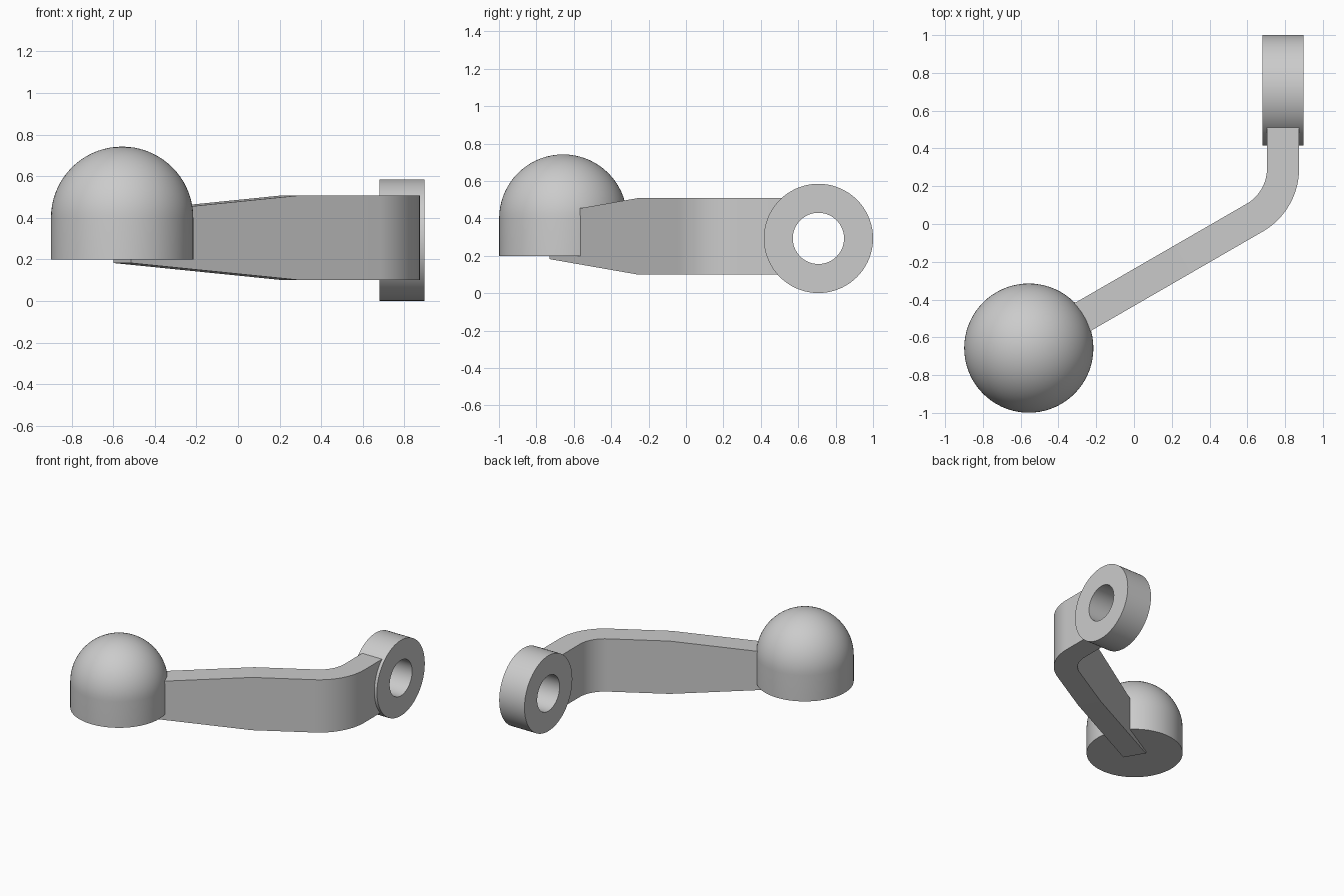
import bpy, bmesh
from math import sin, cos, tan, pi, radians
from mathutils import Vector

cube = bpy.data.objects.get("Cube")
if cube:
    bpy.data.objects.remove(cube, do_unlink=True)


def finish(bm, name, angle):
    """Turn a bmesh into a named object, smooth below the given angle."""
    bmesh.ops.remove_doubles(bm, verts=bm.verts, dist=1e-5)
    bmesh.ops.recalc_face_normals(bm, faces=bm.faces)
    mesh = bpy.data.meshes.new(name)
    bm.to_mesh(mesh)
    bm.free()
    obj = bpy.data.objects.new(name, mesh)
    bpy.context.collection.objects.link(obj)
    bpy.ops.object.select_all(action='DESELECT')
    obj.select_set(True)
    bpy.context.view_layer.objects.active = obj
    bpy.ops.object.shade_smooth_by_angle(angle=radians(angle))
    return obj


def lathe(name, points, centre, axis, closed=False, steps=72):
    """Revolve a profile of points around an axis through centre."""
    bm = bmesh.new()
    verts = [bm.verts.new(centre + p) for p in points]
    edges = [bm.edges.new(pair) for pair in zip(verts, verts[1:])]
    if closed:
        edges.append(bm.edges.new((verts[-1], verts[0])))
    bmesh.ops.spin(bm, geom=verts + edges, cent=centre, axis=axis,
                   angle=2 * pi, steps=steps)
    return finish(bm, name, 30)


# Main dimensions
knob_centre = Vector((-0.557, -0.657, 0.4))
knob_radius, knob_skirt = 0.342, 0.2
ring_centre = Vector((0.789, 0.708, 0.293))
ring_outer, ring_inner, ring_half = 0.292, 0.137, 0.108
arm_half, arm_bottom, arm_top = 0.085, 0.1, 0.508
bend_radius, slope = 0.3, radians(30)

# Domed knob with a short straight skirt and flat underside
dome = [Vector((knob_radius * cos(a), 0, knob_radius * sin(a)))
        for a in (pi / 2 * i / 18 for i in range(19))]
skirt = [Vector((0, 0, -knob_skirt)), Vector((knob_radius, 0, -knob_skirt))]
lathe("knob", skirt + dome, knob_centre, (0, 0, 1))

# Pivot ring
ring = [Vector((x, 0, r)) for x, r in
        ((-ring_half, ring_inner), (ring_half, ring_inner),
         (ring_half, ring_outer), (-ring_half, ring_outer))]
lathe("pivot_ring", ring, ring_centre, (1, 0, 0), closed=True)

# Arm centre line: position, heading and taper at each section
along = Vector((cos(slope), sin(slope), 0))
start = Vector((knob_centre.x, knob_centre.y, 0))
taper_length = 0.943
taper = taper_length * tan(radians(5))
sections = [(start, slope, taper), (start + along * taper_length, slope, 0)]
corner_y = start.y + (ring_centre.x - start.x) * tan(slope)
bend = Vector((ring_centre.x - bend_radius,
               corner_y + bend_radius * tan(pi / 6), 0))
bend_steps = 20
for i in range(bend_steps + 1):
    heading = slope + (pi / 2 - slope) * i / bend_steps
    outward = Vector((sin(heading), -cos(heading), 0))
    sections.append((bend + outward * bend_radius, heading, 0))
sections.append((Vector((ring_centre.x, 0.55, 0)), pi / 2, 0))

# Arm: rectangular sections bridged along the centre line
bm = bmesh.new()
loops = []
for pos, heading, inset in sections:
    side = Vector((sin(heading), -cos(heading), 0)) * arm_half
    low = Vector((0, 0, arm_bottom + inset))
    high = Vector((0, 0, arm_top - inset))
    loops.append([bm.verts.new(pos + p) for p in
                  (low - side, low + side, high + side, high - side)])
for a, b in zip(loops, loops[1:]):
    for i in range(4):
        j = (i + 1) % 4
        bm.faces.new((a[i], a[j], b[j], b[i]))
bm.faces.new(loops[0])
bm.faces.new(loops[-1])
finish(bm, "arm", 4.5)
